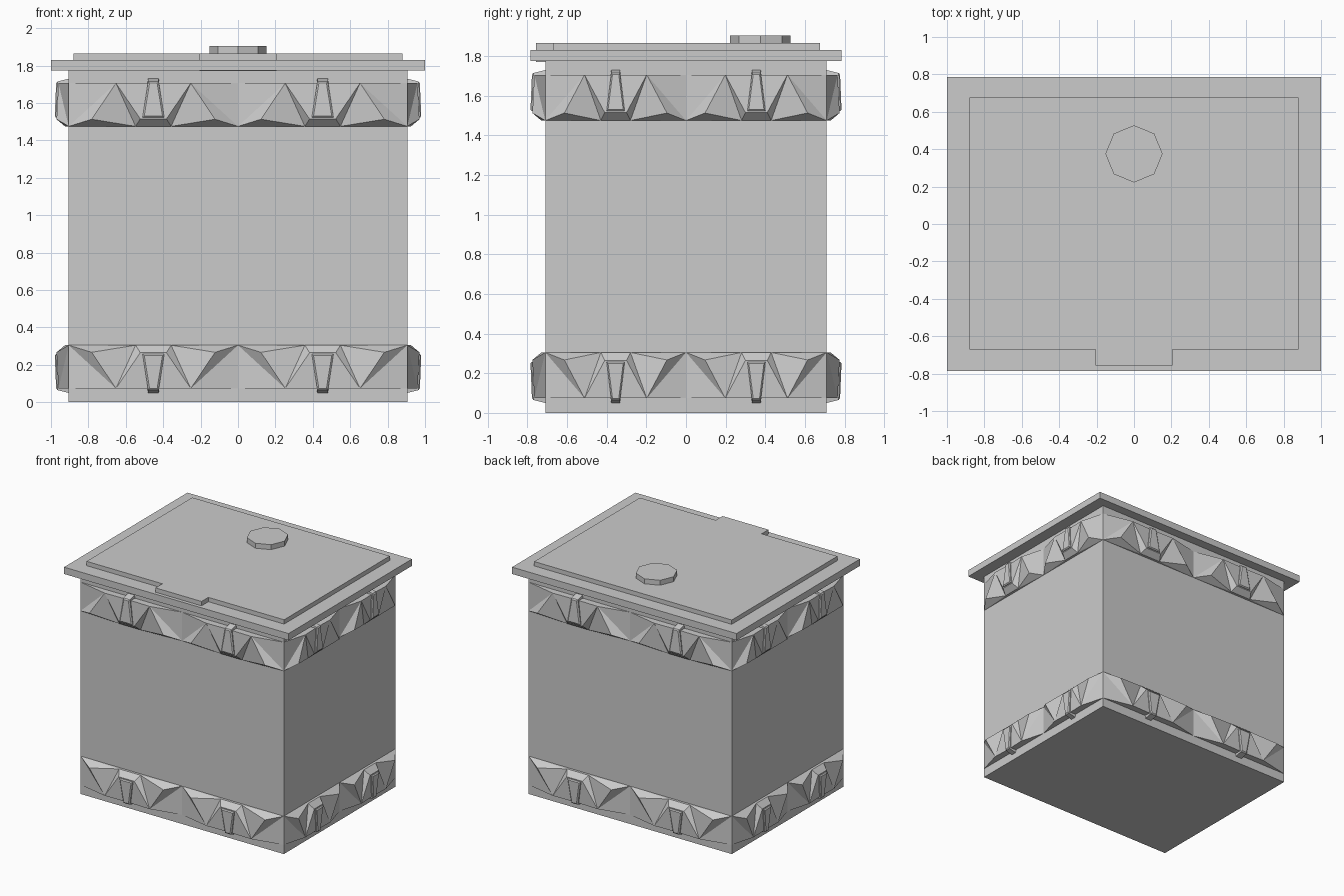
import bpy, bmesh, math
from mathutils import Matrix, Vector

if "Cube" in bpy.data.objects:
    bpy.data.objects.remove(bpy.data.objects["Cube"])

GREY = (0.6, 0.6, 0.6, 1)
stone = bpy.data.materials.new("plain_grey")
stone.use_nodes = True
stone.diffuse_color = GREY
stone.node_tree.nodes["Principled BSDF"].inputs["Base Color"].default_value = GREY

HX, HY = 0.905, 0.71      # half width and half depth of the body
FLIP = 1.78               # height sum that turns the upper trim into the lower one


def finish(name, bm):
    bmesh.ops.recalc_face_normals(bm, faces=bm.faces)
    mesh = bpy.data.meshes.new(name)
    bm.to_mesh(mesh)
    bm.free()
    mesh.materials.append(stone)
    obj = bpy.data.objects.new(name, mesh)
    bpy.context.collection.objects.link(obj)
    return obj


def box(name, x0, x1, y0, y1, z0, z1):
    bm = bmesh.new()
    bmesh.ops.create_cube(bm, size=1)
    for v in bm.verts:
        v.co = Vector(((x0 + x1) / 2 + v.co.x * (x1 - x0),
                       (y0 + y1) / 2 + v.co.y * (y1 - y0),
                       (z0 + z1) / 2 + v.co.z * (z1 - z0)))
    return finish(name, bm)


# Body, lid and handle
box("body", -HX, HX, -HY, HY, 0, 1.8)
box("lid_rim", -1, 1, -0.785, 0.785, 1.775, 1.83)
box("lid_panel", -0.88, 0.88, -0.67, 0.675, 1.82, 1.865)
box("lid_tab", -0.205, 0.205, -0.757, -0.67, 1.77, 1.865)
bm = bmesh.new()
bmesh.ops.create_cone(bm, cap_ends=True, segments=8, radius1=0.153, radius2=0.153,
                      depth=0.05, matrix=Matrix.Translation((0, 0.375, 1.88)))
finish("lid_knob", bm)

# Half of one faceted rock tile: (along the wall, height, depth off the wall)
TOP, LOW, END = 1.706, 1.475, 0.4525
ROCK = {
    "W0": (0, TOP, 0), "G0": (0, TOP, 0.05), "D0": (0, 1.515, 0.062),
    "E0": (0, LOW, 0.02), "X0": (0, LOW, 0),
    "A": (0.2, TOP, 0.055), "D": (0.07, 1.515, 0.062), "E": (0.095, LOW, 0.02),
    "X": (0.095, LOW, 0), "C": (0.33, 1.513, 0.065),
    "V": (END, LOW, 0), "P": (END, 1.647, 0), "T": (END, TOP, 0),
}
ROCK_FACES = ["W0 T A G0", "G0 A D", "G0 D D0", "A D E", "A E C", "A C V", "A V P",
              "A P T", "D0 D E E0", "E C V", "E0 E X X0", "E V X", "W0 X0 X V P T"]


def rock_tile():
    bm = bmesh.new()
    for side in (1, -1):
        verts = {k: bm.verts.new((u * side, -d, z)) for k, (u, z, d) in ROCK.items()}
        for names in ROCK_FACES:
            bm.faces.new([verts[n] for n in names.split()])
    bmesh.ops.remove_doubles(bm, verts=bm.verts, dist=0.0001)
    return bm


def claw():
    # Tapered prong with a raised inner face
    bm = bmesh.new()
    rows = [(0.058, 1.522, 0.068), (0.028, 1.715, 0.06)]
    front = [bm.verts.new((s * w, -d, z)) for (w, z, d), signs in zip(rows, ((-1, 1), (1, -1)))
             for s in signs]
    back = [bm.verts.new((v.co.x, 0, v.co.z if v.co.z < 1.6 else 1.73)) for v in front]
    face = bm.faces.new(front)
    bm.faces.new(back[::-1])
    for i in range(4):
        j = (i + 1) % 4
        bm.faces.new((front[i], back[i], back[j], front[j]))
    bmesh.ops.recalc_face_normals(bm, faces=bm.faces)
    bmesh.ops.inset_region(bm, faces=[face], thickness=0.012, depth=0.007)
    return bm


# Repeat tiles and prongs twice along each wall, above and below
sides = ("front", "left", "back", "right")
for k, side in enumerate(sides):
    length, dist = ((HX, HY), (HY, HX))[k % 2]
    for level in ("upper", "lower"):
        for part, build in (("rock_trim", rock_tile), ("prong", claw)):
            for n, sign in enumerate((-1, 1), 1):
                bm = build()
                for v in bm.verts:
                    if level == "lower":
                        v.co.z = FLIP - v.co.z
                    v.co.x = v.co.x * length / HX + sign * length / 2
                    v.co.y -= dist
                bmesh.ops.rotate(bm, verts=bm.verts, cent=(0, 0, 0),
                                 matrix=Matrix.Rotation(k * math.pi / 2, 3, 'Z'))
                finish(f"{level}_{side}_{part}_{n}", bm)
